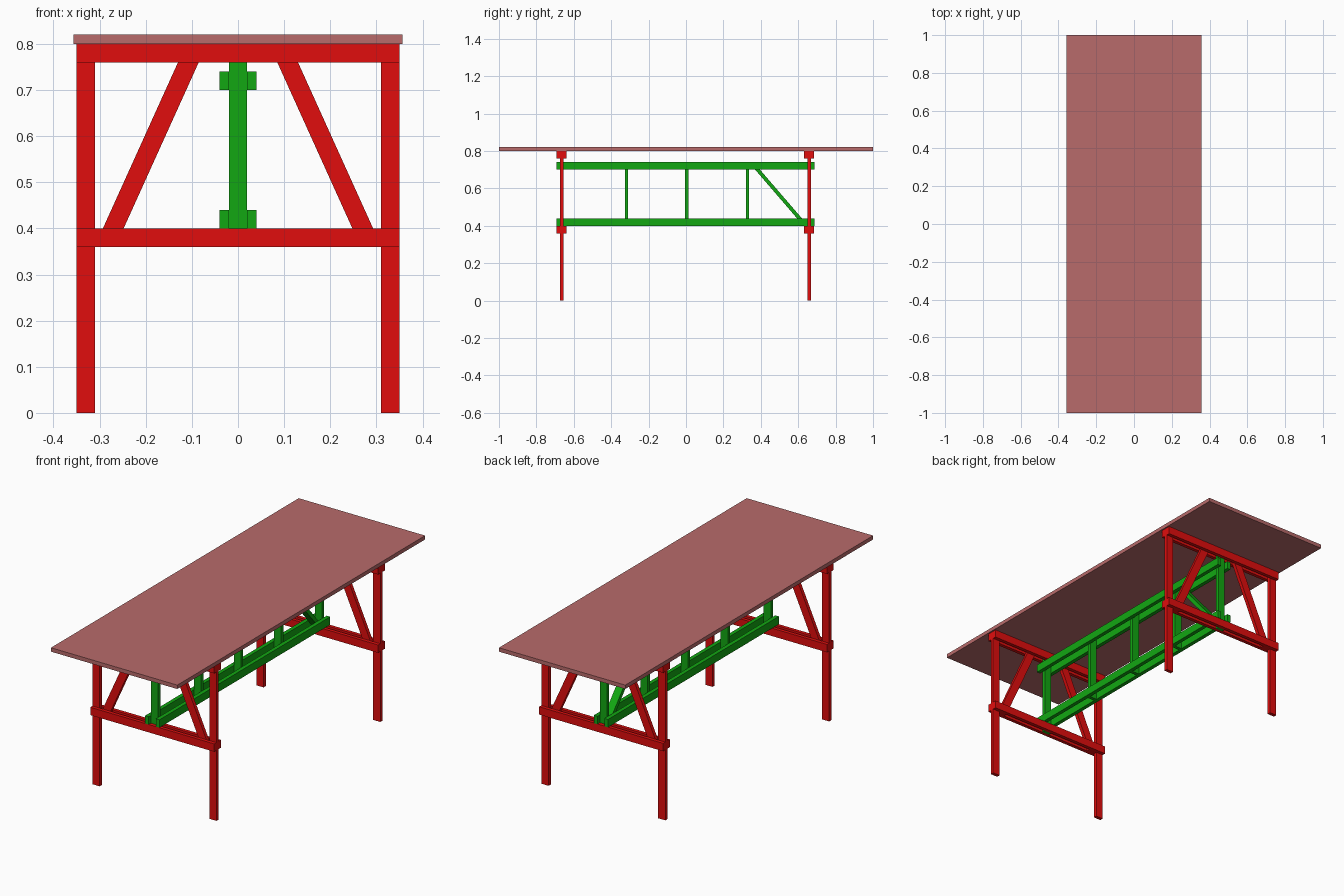
import bpy, bmesh

if "Cube" in bpy.data.objects:
    bpy.data.objects.remove(bpy.data.objects["Cube"])

T = 0.018          # board thickness
W = 0.04           # board width
END_Y = {"front": -0.665, "back": 0.658}


def material(name, rgb):
    m = bpy.data.materials.new(name)
    m.diffuse_color = (*rgb, 1)
    m.use_nodes = True
    m.node_tree.nodes["Principled BSDF"].inputs["Base Color"].default_value = m.diffuse_color
    return m


RED = material("red_paint", (0.75, 0.004, 0.004))
GREEN = material("green_paint", (0.006, 0.39, 0.006))
TOP = material("top_board", (0.48, 0.145, 0.145))


def prism(name, pts, offset, mat):
    """Closed prism: 3D outline swept by an offset."""
    bm = bmesh.new()
    face = bm.faces.new([bm.verts.new(p) for p in pts])
    ext = bmesh.ops.extrude_face_region(bm, geom=[face])
    moved = [v for v in ext["geom"] if isinstance(v, bmesh.types.BMVert)]
    bmesh.ops.translate(bm, verts=moved, vec=offset)
    bmesh.ops.recalc_face_normals(bm, faces=bm.faces)
    me = bpy.data.meshes.new(name)
    bm.to_mesh(me)
    bm.free()
    me.materials.append(mat)
    ob = bpy.data.objects.new(name, me)
    bpy.context.collection.objects.link(ob)
    return ob


def box(name, x, y, z, mat):
    pts = [(x[0], y[0], z[0]), (x[1], y[0], z[0]), (x[1], y[1], z[0]), (x[0], y[1], z[0])]
    return prism(name, pts, (0, 0, z[1] - z[0]), mat)


# Table top
box("table_top", (-0.357, 0.357), (-1, 1), (0.80, 0.82), TOP)

# End trestles
for end, y in END_Y.items():
    layer = (y - T / 2, y + T / 2)
    for side, s in (("left", -1), ("right", 1)):
        box(f"{end}_{side}_leg", sorted((s * 0.31, s * 0.35)), layer, (0, 0.80), RED)
        # Slanted brace, lapped between the paired rails
        outline = [(s * a, layer[0], z) for a, z in
                   ((0.266, 0.36), (0.311, 0.36), (0.130 - 0.018, 0.80), (0.085 - 0.018, 0.80))]
        prism(f"{end}_{side}_brace", outline, (0, T, 0), RED)
    # Paired rails on both faces of the legs
    for level, z in (("lower", 0.36), ("upper", 0.76)):
        for face, d in (("outer", -T), ("inner", T)):
            box(f"{end}_{level}_{face}_rail", (-0.35, 0.35),
                (layer[0] + d, layer[1] + d), (z, z + W), RED)
    box(f"{end}_end_post", (-0.02, 0.02), layer, (0.36, 0.80), GREEN)

# Paired long stringers
for level, z in (("lower", 0.40), ("upper", 0.70)):
    for side, s in (("left", -1), ("right", 1)):
        box(f"{level}_{side}_stringer", sorted((s * 0.02, s * 0.04)),
            (-0.692, 0.687), (z, z + W), GREEN)

# Short posts between the stringers
for i, y in enumerate((-0.318, 0.004, 0.329)):
    box(f"middle_post_{i + 1}", (-0.02, 0.02), (y - T / 2, y + T / 2), (0.40, 0.74), GREEN)

# Single diagonal stay at the back end
stay = [(-0.02, y, z) for y, z in
        ((0.628, 0.40), (0.654, 0.40), (0.361, 0.74), (0.335, 0.74))]
prism("diagonal_stay", stay, (0.04, 0, 0), GREEN)
